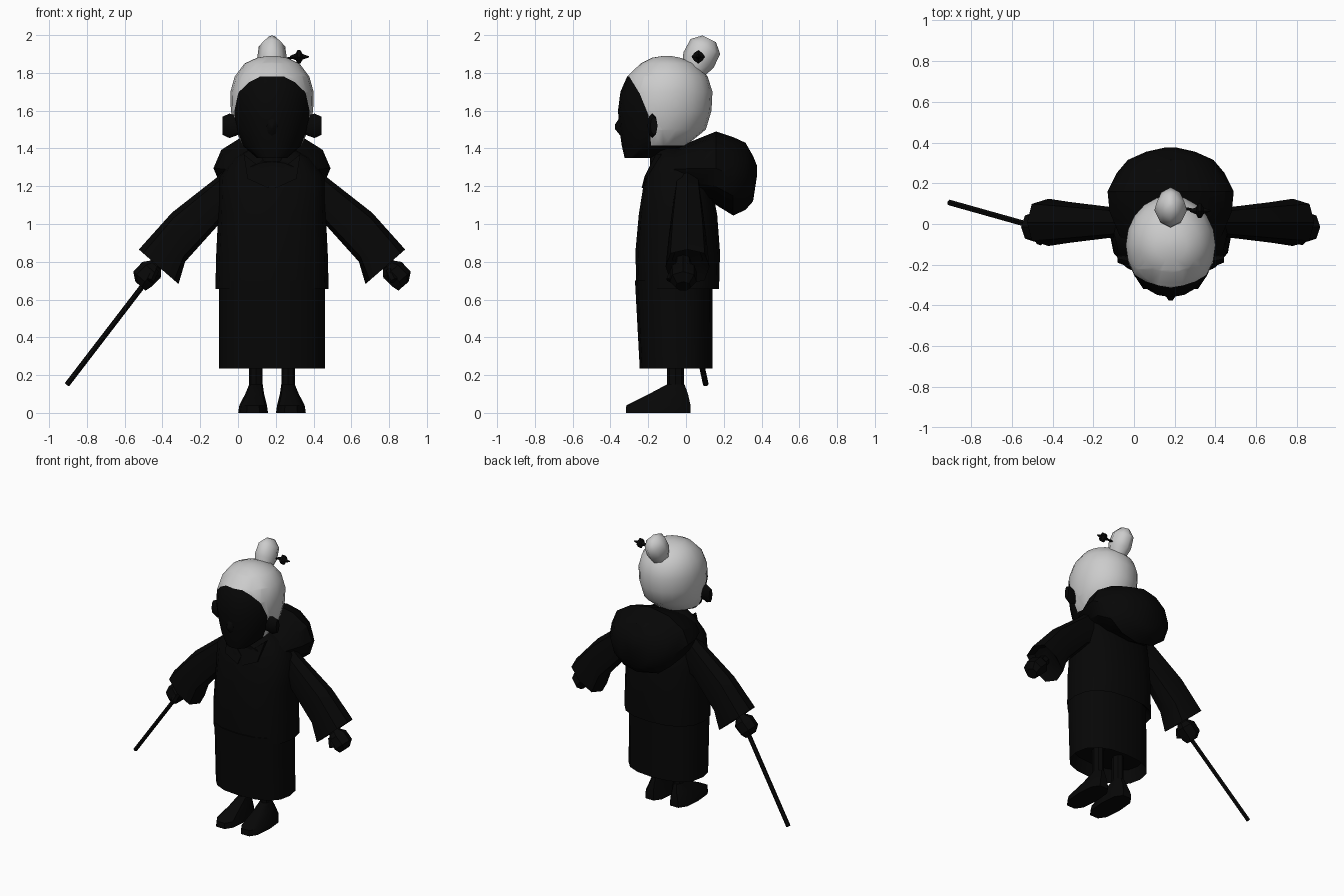
import bpy, bmesh
from math import cos, sin, pi, copysign
from mathutils import Vector

cube = bpy.data.objects.get("Cube")
if cube:
    bpy.data.objects.remove(cube)

CX = 0.18  # body's centre line


def material(name, value):
    m = bpy.data.materials.new(name)
    m.use_nodes = True
    color = (value, value, value, 1)
    m.diffuse_color = color
    bsdf = next(n for n in m.node_tree.nodes if n.type == 'BSDF_PRINCIPLED')
    bsdf.inputs["Base Color"].default_value = color
    bsdf.inputs["Roughness"].default_value = 0.8
    return m


BLACK = material("black", 0.002)
GREY = material("light grey hair", 0.6)


def finish(name, bm, mats, angle=35):
    bmesh.ops.recalc_face_normals(bm, faces=bm.faces)
    me = bpy.data.meshes.new(name)
    bm.to_mesh(me)
    bm.free()
    for m in mats:
        me.materials.append(m)
    ob = bpy.data.objects.new(name, me)
    bpy.context.collection.objects.link(ob)
    bpy.ops.object.select_all(action='DESELECT')
    ob.select_set(True)
    bpy.context.view_layer.objects.active = ob
    bpy.ops.object.shade_smooth_by_angle(angle=angle * pi / 180)
    return ob


def ring(center, u, v, n=8, power=2):
    """Points of a superellipse with half axes u and v."""
    pts = []
    for i in range(n):
        a = 2 * pi * i / n
        c, s = (copysign(abs(f) ** (2 / power), f) for f in (cos(a), sin(a)))
        pts.append(Vector(center) + Vector(u) * c + Vector(v) * s)
    return pts


def loft_mesh(rings):
    bm = bmesh.new()
    loops = [[bm.verts.new(p) for p in r] for r in rings]
    for a, b in zip(loops, loops[1:]):
        for i in range(len(a)):
            j = (i + 1) % len(a)
            bm.faces.new((a[i], a[j], b[j], b[i]))
    bm.faces.new(loops[0])
    bm.faces.new(loops[-1])
    return bm


def loft(name, rings, mat=BLACK, angle=35):
    return finish(name, loft_mesh(rings), [mat], angle)


def level(z, hw, front, back, x=CX, n=12, power=2):
    """Horizontal ring given its height, half width and y range."""
    return ring((x, (front + back) / 2, z), (hw, 0, 0),
                (0, (back - front) / 2, 0), n, power)


def rod(name, p, q, r, n=6):
    p, q = Vector(p), Vector(q)
    u = (q - p).orthogonal().normalized() * r
    v = (q - p).normalized().cross(u)
    return loft(name, [ring(p, u, v, n), ring(q, u, v, n)])


# Head: one lofted shape cut along the hairline
HAIRLINE = [(-0.30, 1.78), (-0.245, 1.69), (-0.20, 1.58), (-0.185, 1.42)]
head = loft_mesh([level(*r, n=20) for r in (
    (1.35, .08, -.325, -.19), (1.415, .155, -.34, .0), (1.5, .195, -.352, .105),
    (1.6, .218, -.36, .135), (1.7, .22, -.347, .14), (1.78, .198, -.312, .115),
    (1.85, .145, -.24, .05), (1.88, .08, -.18, -.03), (1.89, .02, -.12, -.08))])
for (y1, z1), (y2, z2) in zip(HAIRLINE, HAIRLINE[1:]):
    bmesh.ops.bisect_plane(
        head, geom=head.verts[:] + head.edges[:] + head.faces[:],
        plane_co=(0, y1, z1), plane_no=(0, z2 - z1, y1 - y2))


def hairline_y(z):
    for (y1, z1), (y2, z2) in zip(HAIRLINE, HAIRLINE[1:]):
        if z >= z2:
            return y1 + (y2 - y1) * (z1 - z) / (z1 - z2)


for f in head.faces:
    c = f.calc_center_median()
    if c.z > 1.78 or (c.z > 1.42 and c.y > hairline_y(c.z)):
        f.material_index = 1
finish("head", head, [BLACK, GREY], 50)

loft("nose", [ring((CX, -.33, 1.52), (.04, 0, 0), (0, 0, .075), 8),
              ring((CX, -.376, 1.515), (.01, 0, 0), (0, 0, .012), 8)], angle=60)
loft("neck", [level(1.25, .08, -.19, -.03), level(1.42, .08, -.19, -.03)])

# Bun, leaning back, and its hairpin
axis, across = Vector((0, .45, .89)), Vector((0, .89, -.45))
loft("hair_bun", [ring(Vector((CX, .08, 1.895)) + axis * t, (w, 0, 0), across * r, 8, 1.7)
                  for t, w, r in ((-.11, .06, .06), (-.03, .08, .09),
                                  (.05, .07, .088), (.096, .025, .04))], GREY, 65)
rod("hairpin_stick", (CX, .09, 1.86), (.31, .065, 1.885), .007)
loft("hairpin_star", [ring((x, .065, 1.885), (0, r, 0), (0, 0, r), 8, p)
                      for x, r, p in ((.275, .005, 2), (.306, .018, 1.3), (.315, .036, 1.3),
                                      (.33, .036, 1.3), (.342, .015, 1.3), (.375, .003, 2))])

# Coat, skirt and hood
loft("coat", [level(*r, n=16, power=2.4) for r in (
    (.70, .27, -.24, .13), (.655, .30, -.262, .175), (.85, .295, -.268, .18),
    (1.05, .285, -.25, .165), (1.25, .278, -.218, .125),
    (1.35, .2, -.17, .06), (1.4, .11, -.15, .0))])
loft("skirt", [level(*r, n=16, power=2.4) for r in (
    (.33, .26, -.225, .12), (.235, .28, -.245, .14), (.7, .28, -.27, .14))])
loft("hood", [ring((CX, y, (lo + hi) / 2), (hw, 0, 0), (0, 0, (hi - lo) / 2), 12)
              for y, hw, lo, hi in (
    (-.19, .13, 1.22, 1.33), (-.06, .25, 1.18, 1.4), (.06, .3, 1.14, 1.45),
    (.16, .31, 1.1, 1.49), (.25, .265, 1.045, 1.46), (.315, .21, 1.075, 1.43),
    (.355, .12, 1.12, 1.36), (.375, .03, 1.25, 1.31))])

# Paired parts
for side, s in (("right", -1), ("left", 1)):
    def X(d):
        return CX + s * d

    lapel = [(.02, -.235, 1.19), (.13, -.222, 1.24), (.15, -.16, 1.37), (.0, -.22, 1.25)]
    loft(side + "_lapel", [[Vector((X(d), y + t, z)) for d, y, z in lapel]
                           for t in (0, .03)])

    # Ear
    loft(side + "_ear", [ring((X(d), y, 1.52), (0, r * .4, 0), (0, 0, r), 8)
                         for d, y, r in ((.17, -.185, .045), (.225, -.178, .065),
                                         (.262, -.17, .048))])

    # Sleeve: top and bottom points of each section, with a recessed cuff
    sections = [(.17, 1.36, .17, 1.02, .06), (.30, 1.24, .28, 1.0, .075),
                (.53, 1.06, .46, .80, .1), (.705, .865, .495, .682, .116),
                (.65, .87, .53, .76, .08)]
    loft(side + "_sleeve", [
        ring((X((a + c) / 2), .008, (b + d) / 2),
             (s * (a - c) / 2, 0, (b - d) / 2), (0, h, 0), 8, 2.8)
        for a, b, c, d, h in sections])

    # Hand
    loft(side + "_hand", [
        ring((X(d), -.015, z), (s * r * .75, 0, r * .65), (0, r * 1.1, 0), 7)
        for d, z, r in ((.57, .83, .035), (.615, .78, .04), (.635, .755, .068),
                        (.685, .705, .066), (.695, .67, .038))])
    rod(side + "_thumb", (X(.62), -.06, .755), (X(.645), -.085, .70), .022)

    # Leg and shoe
    loft(side + "_leg", [level(z, .036, -.1, -.01, X(.085), 8) for z in (.12, .42)])
    loft(side + "_shoe", [
        level(0, .079, -.325, .03, X(.1), 10, 2.8),
        level(.04, .073, -.322, .03, X(.1), 10, 2.8),
        level(.10, .05, -.2, .015, X(.092), 10, 2.4),
        level(.15, .036, -.105, -.005, X(.085), 10, 2)])

# Walking staff held in the right hand
rod("staff", (-.905, .105, .15), (-.46, -.02, .73), .015)
